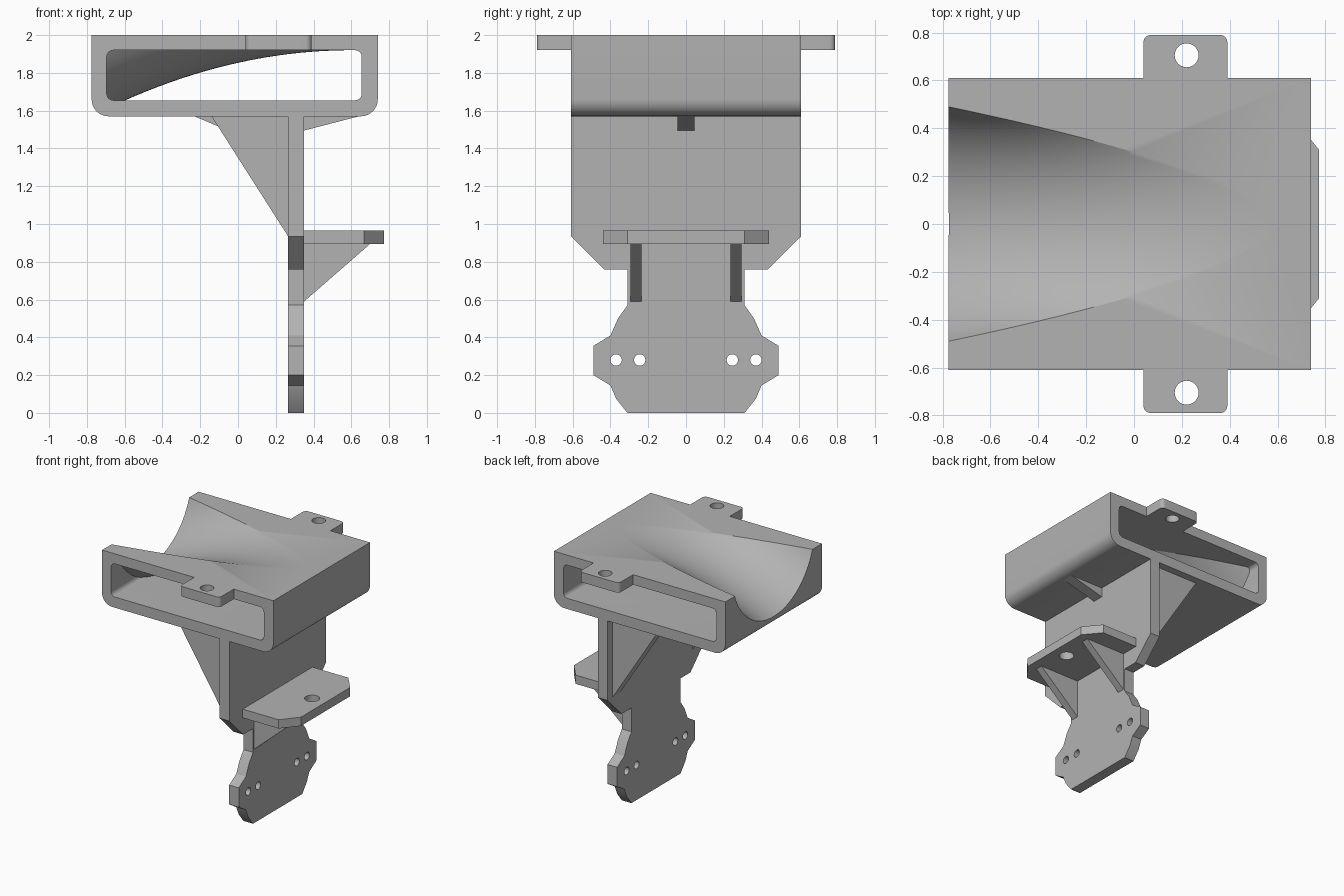
import bpy, bmesh, math
from mathutils import Vector

old = bpy.data.objects.get("Cube")
if old:
    bpy.data.objects.remove(old, do_unlink=True)

grey = bpy.data.materials.new("light grey plastic")
grey.use_nodes = True
grey.diffuse_color = (0.45, 0.45, 0.45, 1)
grey.node_tree.nodes["Principled BSDF"].inputs["Base Color"].default_value = (0.45, 0.45, 0.45, 1)


def loft(name, rings):
    """Closed solid through a list of equal-length rings of 3D points."""
    bm = bmesh.new()
    loops = [[bm.verts.new(p) for p in ring] for ring in rings]
    n = len(loops[0])
    for a, b in zip(loops, loops[1:]):
        for i in range(n):
            j = (i + 1) % n
            bm.faces.new((a[i], a[j], b[j], b[i]))
    bm.faces.new(loops[0])
    bm.faces.new(loops[-1])
    bmesh.ops.recalc_face_normals(bm, faces=bm.faces)
    mesh = bpy.data.meshes.new(name)
    bm.to_mesh(mesh)
    bm.free()
    mesh.materials.append(grey)
    obj = bpy.data.objects.new(name, mesh)
    bpy.context.collection.objects.link(obj)
    return obj


def prism(name, pts, axis, lo, hi):
    """Extrude a 2D outline along an axis; outline uses the other two axes in order."""
    def place(p, h):
        v = list(p)
        v.insert("xyz".index(axis), h)
        return v
    return loft(name, [[place(p, h) for p in pts] for h in (lo, hi)])


def rounded(corners, steps=8):
    """Outline from (a, b, radius) corners."""
    out = []
    for i, (a, b, r) in enumerate(corners):
        c = Vector((a, b))
        if not r:
            out.append(c)
            continue
        u = (Vector(corners[i - 1][:2]) - c).normalized()
        v = (Vector(corners[(i + 1) % len(corners)][:2]) - c).normalized()
        centre = c + (u + v) * r
        for k in range(steps + 1):
            t = k / steps * math.pi / 2
            out.append(centre - v * r * math.cos(t) - u * r * math.sin(t))
    return out


def circle(a, b, r, n=32):
    return [(a + r * math.cos(2 * math.pi * i / n), b + r * math.sin(2 * math.pi * i / n)) for i in range(n)]


def mirrored(half):
    """Close a half outline across the first axis."""
    return half + [(-a, b) for a, b in reversed(half)]


def cut(obj, cutter):
    mod = obj.modifiers.new("cut", "BOOLEAN")
    mod.operation, mod.solver, mod.object = "DIFFERENCE", "EXACT", cutter
    bpy.context.view_layer.objects.active = obj
    bpy.ops.object.modifier_apply(modifier=mod.name)
    bpy.data.objects.remove(cutter, do_unlink=True)


def trough(name, wall, segments=32):
    """Tapering scoop, deepest at -x; wall grows it to the scoop's underside."""
    rings = []
    for i in range(37):
        x = -0.8 + 1.36 * i / 36
        w = 0.49 * ((0.58 - x) / 1.355) ** 0.58 + wall * 1.1
        d = 0.185 * (0.6 - x) ** 2 + wall
        r = (w * w + d * d) / (2 * d)
        half = math.asin(w / r)
        ring = [(x, -w, 2.1)]
        for k in range(segments + 1):
            t = half * (2 * k / segments - 1)
            ring.append((x, r * math.sin(t), 2 - d + r - r * math.cos(t)))
        rings.append(ring + [(x, w, 2.1)])
    return loft(name, rings)


# Hollow sleeve with scooped roof
sleeve = prism("sleeve", rounded([(-0.775, 2, 0), (-0.775, 1.57, 0.09), (0.74, 1.57, 0.09), (0.74, 2, 0)]),
               "y", -0.61, 0.61)
hollow = prism("hollow_cutter", rounded([(-0.695, 1.92, 0.035), (-0.695, 1.655, 0.035),
                                         (0.655, 1.655, 0.035), (0.655, 1.92, 0.035)]), "y", -0.7, 0.7)
cut(hollow, trough("scoop_shell_cutter", 0.08))
cut(sleeve, hollow)
cut(sleeve, trough("scoop_cutter", 0))

# Side mounting tabs
tabs = []
for side, name in ((-1, "front"), (1, "back")):
    tab = prism(name + "_tab", rounded([(0.04, side * 0.61, 0), (0.04, side * 0.79, 0.03),
                                        (0.39, side * 0.79, 0.03), (0.39, side * 0.61, 0)]), "z", 1.92, 2)
    cut(tab, prism("tab_hole", circle(0.22, side * 0.705, 0.05), "z", 1.8, 2.1))
    tabs.append(tab)

# Vertical plate with shaped foot
plate = prism("upright_plate", mirrored([(0.61, 1.58), (0.61, 0.935), (0.435, 0.76), (0.31, 0.76), (0.31, 0.57),
                                         (0.36, 0.5), (0.4, 0.41), (0.49, 0.355), (0.49, 0.2), (0.4, 0.145),
                                         (0.37, 0.075), (0.31, 0)]), "x", 0.265, 0.35)
for y in (-0.37, -0.245, 0.245, 0.37):
    cut(plate, prism("plate_hole", circle(y, 0.28, 0.03), "x", 0.2, 0.4))

# Shelf with clipped corners
shelf = prism("shelf", [(0.35, -0.44), (0.667, -0.44), (0.774, -0.31),
                        (0.774, 0.31), (0.667, 0.44), (0.35, 0.44)], "z", 0.895, 0.965)
cut(shelf, prism("shelf_hole", circle(0.655, 0, 0.055), "z", 0.8, 1.1))

# Triangular ribs
ribs = []
for side, name in ((-1, "front"), (1, "back")):
    ribs.append(prism(name + "_shelf_rib", [(0.35, 0.59), (0.7, 0.895), (0.35, 0.895)],
                      "y", side * 0.235, side * 0.295))
    ribs.append(prism(name + "_sleeve_brace", [(0.265, 0.935), (0.265, 1.57), (-0.14, 1.57)],
                      "y", side * 0.46, side * 0.55))
ribs.append(prism("centre_rib_outer", [(0.35, 1.495), (0.64, 1.57), (0.35, 1.57)], "y", -0.045, 0.045))
ribs.append(prism("centre_rib_inner", [(0.265, 1.36), (-0.23, 1.57), (0.265, 1.57)], "y", -0.045, 0.045))

# Smooth the curved parts only
for obj in [sleeve, plate, shelf] + tabs:
    bpy.ops.object.select_all(action="DESELECT")
    obj.select_set(True)
    bpy.context.view_layer.objects.active = obj
    bpy.ops.object.shade_smooth_by_angle(angle=math.radians(25))
